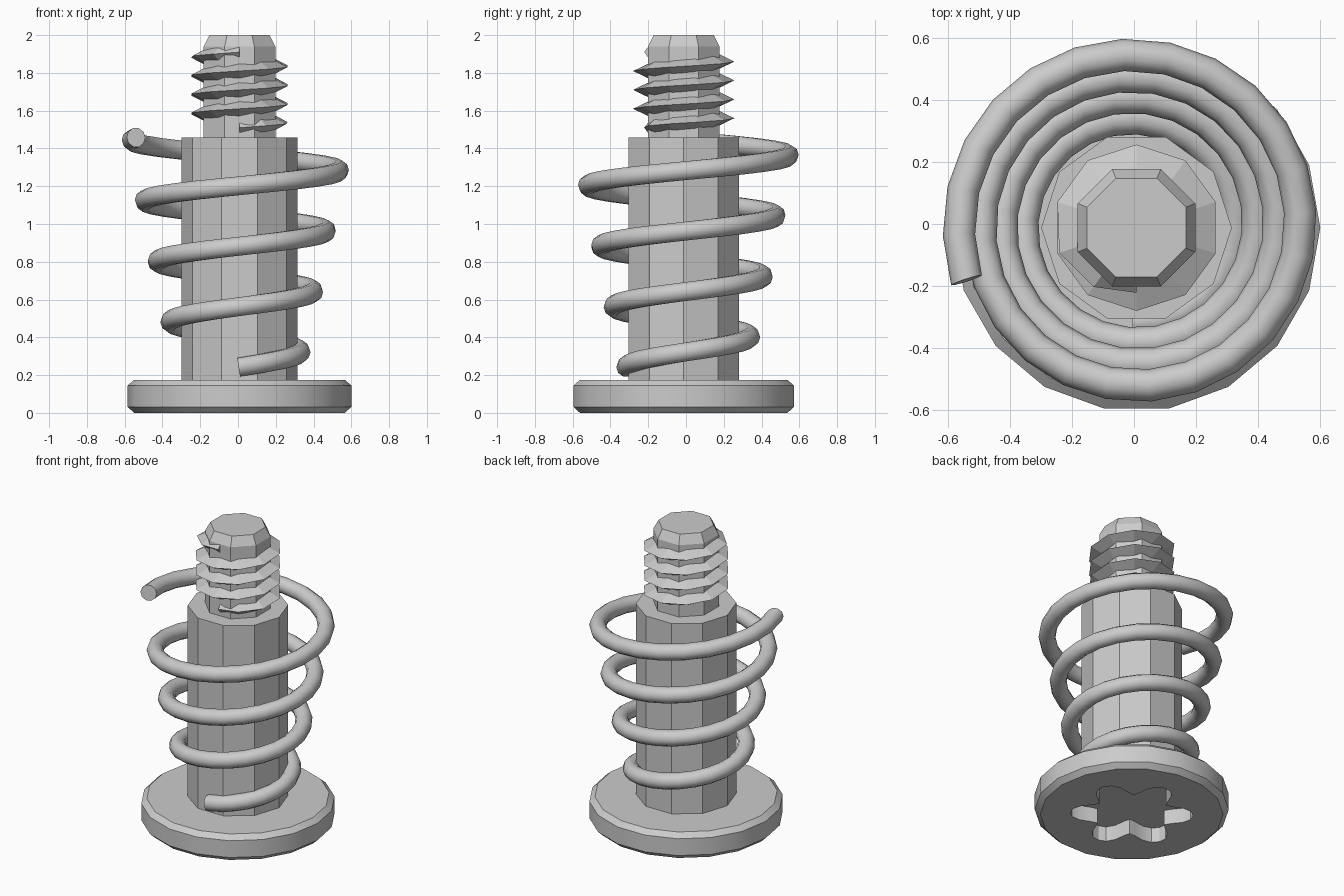
import bpy
import bmesh
import math
from math import cos, sin, pi, radians

old = bpy.data.objects.get("Cube")
if old:
    bpy.data.objects.remove(old, do_unlink=True)

CX, CY = 0.008, -0.012          # axis of the screw

steel = bpy.data.materials.new("steel_grey")
steel.use_nodes = True
GREY = (0.6, 0.6, 0.6, 1.0)
steel.diffuse_color = GREY
steel.node_tree.nodes["Principled BSDF"].inputs["Base Color"].default_value = GREY


def finish(bm, name, smooth_angle=None):
    """Turn a bmesh into a coloured object, smooth below the given angle."""
    bmesh.ops.recalc_face_normals(bm, faces=bm.faces)
    mesh = bpy.data.meshes.new(name)
    bm.to_mesh(mesh)
    bm.free()
    mesh.materials.append(steel)
    obj = bpy.data.objects.new(name, mesh)
    bpy.context.collection.objects.link(obj)
    if smooth_angle:
        bpy.ops.object.select_all(action='DESELECT')
        obj.select_set(True)
        bpy.context.view_layer.objects.active = obj
        bpy.ops.object.shade_smooth_by_angle(angle=radians(smooth_angle))
    return obj


def ring(bm, r, z, sides, start=0.0):
    return [bm.verts.new((CX + r * cos(start + 2 * pi * i / sides),
                          CY + r * sin(start + 2 * pi * i / sides), z))
            for i in range(sides)]


def skin(bm, a, b):
    """Quads between two closed rings with equal counts."""
    n = len(a)
    for i in range(n):
        bm.faces.new((a[i], a[(i + 1) % n], b[(i + 1) % n], b[i]))


def lathe(bm, profile, sides, start=0.0):
    rings = [ring(bm, r, z, sides, start) for r, z in profile]
    for a, b in zip(rings, rings[1:]):
        skin(bm, a, b)
    return rings


# Head: chamfered disc with a six-lobed recess in its underside
bm = bmesh.new()
rings = lathe(bm, [(0.558, 0), (0.592, 0.032), (0.592, 0.145), (0.558, 0.175)],
              18, radians(-100))
bm.faces.new(rings[-1])
star, floor = [], []
for i in range(48):
    a = 2 * pi * i / 48
    r = 0.315 + 0.07 * cos(6 * a) - 0.01 * cos(12 * a)
    x = CX + r * cos(a + radians(23))
    y = CY + r * sin(a + radians(23))
    star.append(bm.verts.new((x, y, 0)))
    floor.append(bm.verts.new((x, y, 0.1)))
skin(bm, star, floor)
bm.faces.new(floor)
rim = [bm.edges.get((l[i - 1], l[i])) for l in (rings[0], star) for i in range(len(l))]
bmesh.ops.triangle_fill(bm, edges=rim, use_beauty=True)
finish(bm, "screw_head", 25)

# Shoulder: ten-sided barrel
bm = bmesh.new()
rings = lathe(bm, [(0.307, 0.17), (0.307, 1.457)], 10)
bm.faces.new(rings[0])
bm.faces.new(rings[-1])
finish(bm, "shoulder")

# Threaded tip core with bevelled end
bm = bmesh.new()
rings = lathe(bm, [(0.205, 1.45), (0.205, 1.94), (0.172, 2.0)], 8, radians(22.5))
bm.faces.new(rings[0])
bm.faces.new(rings[-1])
finish(bm, "tip_core")


def sweep(bm, sections):
    """Skin a list of closed cross-sections and cap both ends."""
    rows = [[bm.verts.new(p) for p in s] for s in sections]
    for a, b in zip(rows, rows[1:]):
        skin(bm, a, b)
    bm.faces.new(rows[0])
    bm.faces.new(rows[-1])


# Thread: triangular ridge wound around the core, fading at both ends
bm = bmesh.new()
sections = []
TURNS, STEPS = 4, 10
total = TURNS * STEPS
for i in range(total + 1):
    a = 2 * pi * i / STEPS - pi / 2
    z = 1.51 + 0.4 * i / total
    fade = min(1.0, 0.25 + min(i, total - i) / 3)
    crest = 0.19 + 0.078 * fade
    sections.append([(CX + r * cos(a), CY + r * sin(a), z + dz)
                     for r, dz in ((0.175, -0.045), (crest, 0), (0.175, 0.045))])
sweep(bm, sections)
finish(bm, "thread")

# Spring: round wire on a widening helix
bm = bmesh.new()
sections = []
WIRE, SEGS, END = 0.052, 92, 3.80
for i in range(SEGS + 1):
    t = END * i / SEGS
    a = 2 * pi * t - pi / 2
    r = 0.312 + 0.068 * t
    z = 0.242 + 0.32 * t
    slope = math.atan2(0.32, 2 * pi * r)
    section = []
    for k in range(10):
        b = 2 * pi * k / 10
        out, up = WIRE * cos(b), WIRE * sin(b)
        back = -up * sin(slope)         # tilt the section square to the wire
        section.append((0.003 + (r + out) * cos(a) - back * sin(a),
                        -0.005 + (r + out) * sin(a) + back * cos(a),
                        z + up * cos(slope)))
    sections.append(section)
sweep(bm, sections)
finish(bm, "spring", 40)
